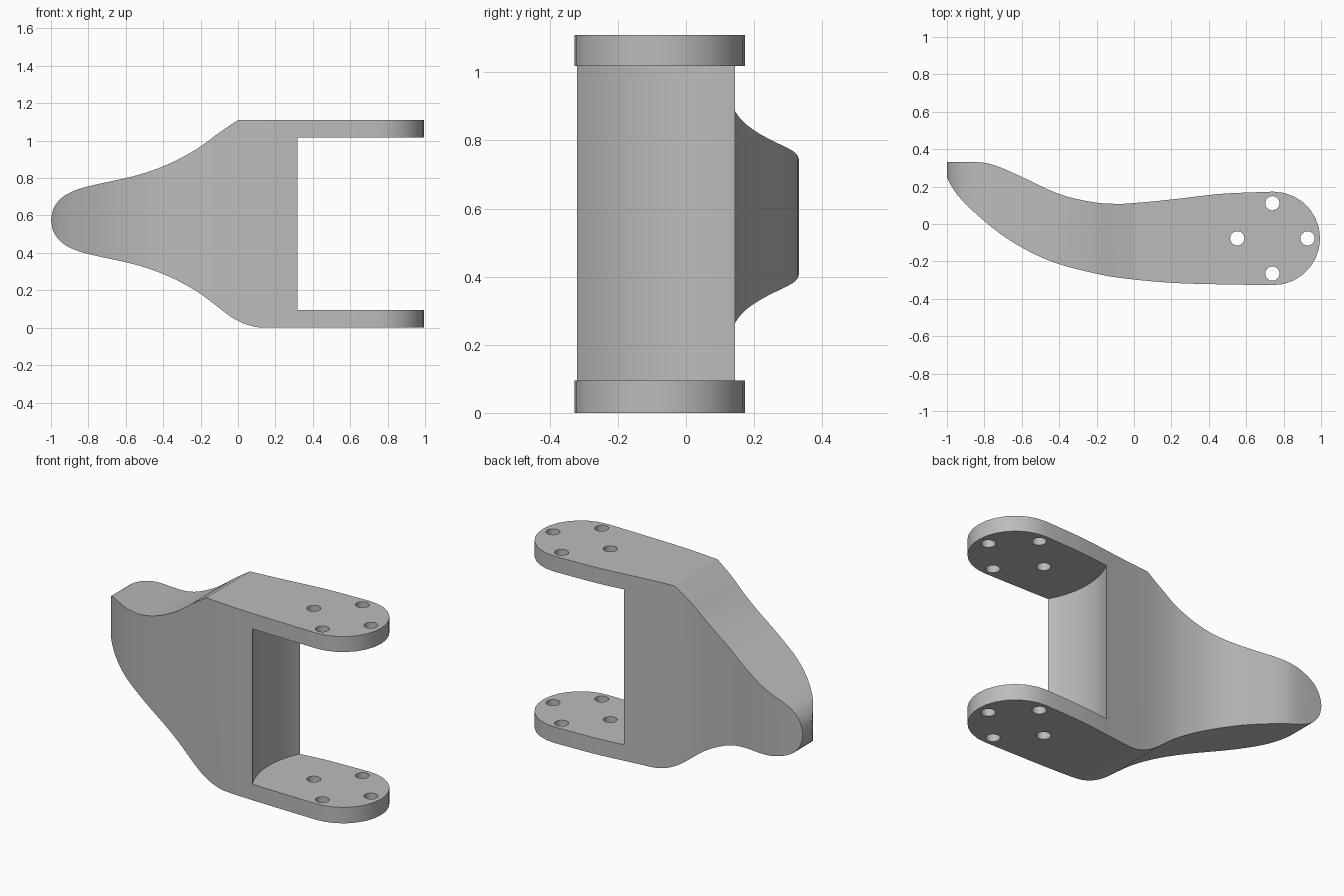
import bpy, bmesh, math
from mathutils import Vector

cube = bpy.data.objects.get("Cube")
if cube:
    bpy.data.objects.remove(cube, do_unlink=True)

# One plain grey for the whole part
grey = bpy.data.materials.new("plain grey")
grey.use_nodes = True
grey.diffuse_color = (0.5, 0.5, 0.5, 1)
grey.node_tree.nodes["Principled BSDF"].inputs["Base Color"].default_value = (0.5, 0.5, 0.5, 1)


def spline(points, steps=4):
    """Smooth open curve through 2D points."""
    p = [Vector(q) for q in points]
    p = [p[0]] + p + [p[-1]]
    out = []
    for a, b, c, d in zip(p, p[1:], p[2:], p[3:]):
        for i in range(steps):
            t = i / steps
            out.append(0.5 * (2 * b + (c - a) * t + (2 * a - 5 * b + 4 * c - d) * t ** 2
                              + (3 * b - a - 3 * c + d) * t ** 3))
    return out + [p[-1]]


def arc(centre, radius, start, end, count):
    angles = [math.radians(start + (end - start) * i / count) for i in range(count + 1)]
    return [Vector((centre[0] + radius * math.cos(a), centre[1] + radius * math.sin(a))) for a in angles]


def prism(name, outline, low, high, upright=False):
    """Extrude an outline along z, or along y when it is an upright (x, z) profile."""
    bm = bmesh.new()
    verts = [bm.verts.new((p[0], low, p[1]) if upright else (p[0], p[1], low)) for p in outline]
    face = bm.faces.new(verts)
    new = bmesh.ops.extrude_face_region(bm, geom=[face])["geom"]
    shift = (0, high - low, 0) if upright else (0, 0, high - low)
    bmesh.ops.translate(bm, verts=[v for v in new if isinstance(v, bmesh.types.BMVert)], vec=shift)
    bmesh.ops.recalc_face_normals(bm, faces=bm.faces)
    mesh = bpy.data.meshes.new(name)
    bm.to_mesh(mesh)
    bm.free()
    mesh.materials.append(grey)
    obj = bpy.data.objects.new(name, mesh)
    bpy.context.collection.objects.link(obj)
    return obj


def combine(target, cutter, operation):
    cutter.hide_render = True
    mod = target.modifiers.new("cut", "BOOLEAN")
    mod.operation, mod.solver, mod.object = operation, "EXACT", cutter
    bpy.context.view_layer.objects.active = target
    bpy.ops.object.modifier_apply(modifier=mod.name)
    bpy.data.objects.remove(cutter, do_unlink=True)


# Plan outline: curved front edge, round arm end, curved back edge
PIVOT = (0.745, -0.077)
front_edge = spline([(-1.02, 0.3), (-1, 0.25), (-0.94, 0.15), (-0.8, 0.015), (-0.636, -0.105),
                     (-0.43, -0.205), (-0.18, -0.27), (0, -0.297), (0.25, -0.317), (0.6, -0.325)])
back_edge = spline([(0.6, 0.168), (0.45, 0.16), (0.2, 0.131), (0, 0.112), (-0.1, 0.108), (-0.22, 0.117),
                    (-0.4, 0.16), (-0.6, 0.252), (-0.74, 0.312), (-0.84, 0.331), (-1.02, 0.331)])
bracket = prism("fork_bracket", front_edge + arc(PIVOT, 0.25, -90, 90, 14) + back_edge, -0.1, 1.3)

# Side profile: rounded tail widening to the full height
MID = 0.575
tail = spline([(-1, MID), (-0.987, 0.635), (-0.95, 0.688), (-0.89, 0.726), (-0.8, 0.756), (-0.6, 0.8),
               (-0.5, 0.827), (-0.4, 0.863), (-0.3, 0.91), (-0.2, 0.969), (-0.1, 1.043), (0, 1.11)])
lower = [Vector((p.x, 2 * MID - p.y)) for p in tail if p.x < -0.11]
foot = spline([(-0.1, 0.105), (-0.04, 0.06), (0.02, 0.027), (0.08, 0.007), (0.13, 0)])
profile = tail + [(1.2, 1.11), (1.2, 0)] + foot[::-1] + lower[:0:-1]
combine(bracket, prism("profile_cutter", profile, -1, 1, upright=True), "INTERSECT")

# Round-backed opening between the two arms
opening = arc(PIVOT, 0.49, 0, 360, 96)[:-1]
combine(bracket, prism("opening_cutter", opening, 0.095, 1.018), "DIFFERENCE")

# Four bolt holes through both arms
for k in range(4):
    a = k * math.pi / 2
    centre = (PIVOT[0] - 0.005 + 0.188 * math.cos(a), PIVOT[1] + 0.188 * math.sin(a))
    hole = arc(centre, 0.038, 0, 360, 24)[:-1]
    combine(bracket, prism("hole_cutter", hole, -0.2, 1.4), "DIFFERENCE")

bpy.ops.object.select_all(action="DESELECT")
bracket.select_set(True)
bpy.context.view_layer.objects.active = bracket
bpy.ops.object.shade_smooth_by_angle(angle=math.radians(25))
